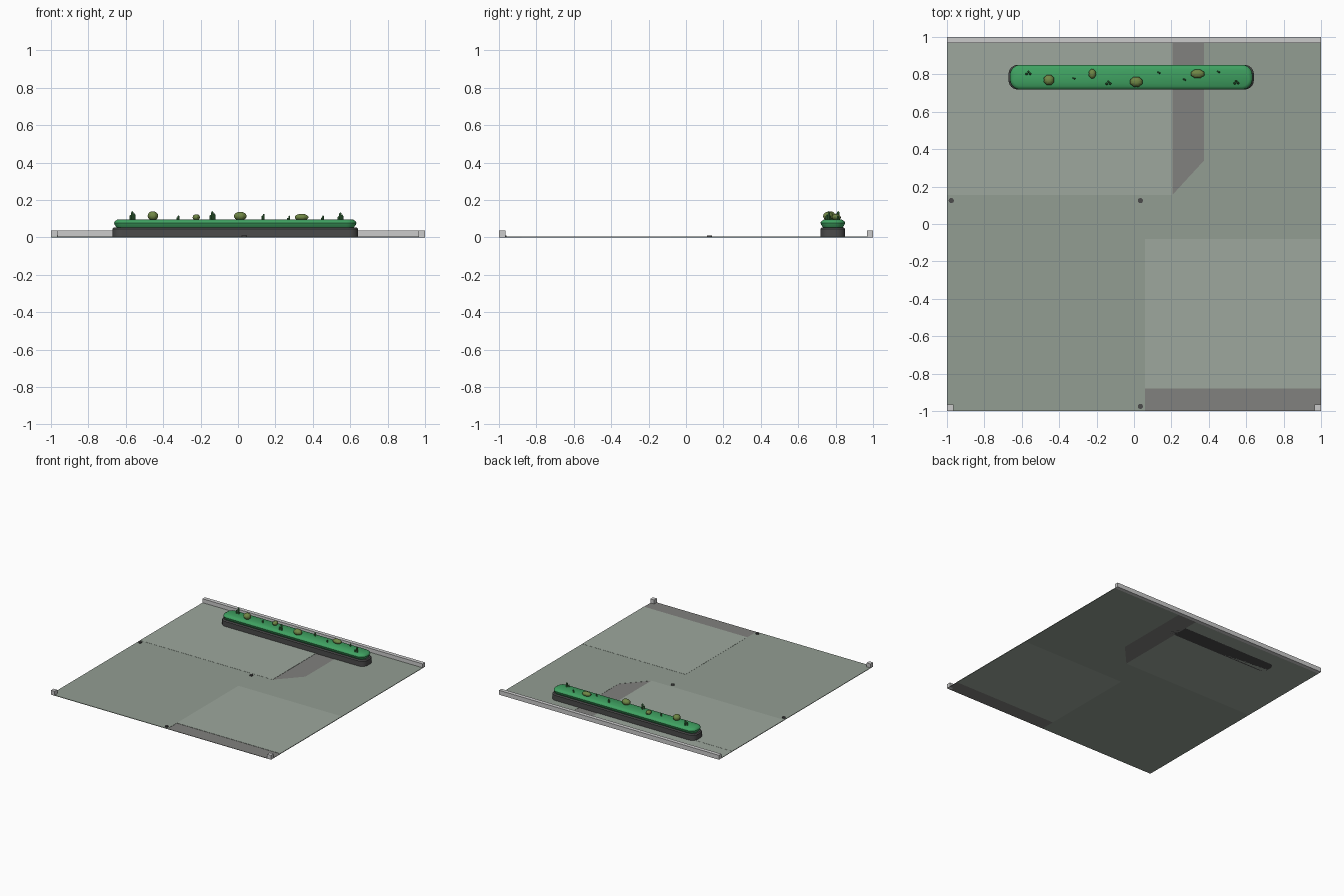
import bpy, bmesh, math
from mathutils import Vector

if "Cube" in bpy.data.objects:
    bpy.data.objects.remove(bpy.data.objects["Cube"])


def material(name, rgb):
    m = bpy.data.materials.new(name)
    m.diffuse_color = (*rgb, 1)
    m.use_nodes = True
    m.node_tree.nodes["Principled BSDF"].inputs["Base Color"].default_value = m.diffuse_color
    return m


TINT_A = material("tinted_paving", (0.29, 0.34, 0.29))
TINT_B = material("light_paving", (0.34, 0.39, 0.34))
ROAD = material("grey_paving", (0.22, 0.22, 0.21))
DARK = material("dark_stone", (0.07, 0.07, 0.07))
GREEN = material("bed_green", (0.05, 0.36, 0.12))
OLIVE = material("bush_olive", (0.16, 0.24, 0.06))
STEM = material("stem_green", (0.05, 0.2, 0.06))


def make(name, bm, mat=None, smooth=False):
    bmesh.ops.recalc_face_normals(bm, faces=bm.faces)
    me = bpy.data.meshes.new(name)
    bm.to_mesh(me)
    bm.free()
    ob = bpy.data.objects.new(name, me)
    bpy.context.collection.objects.link(ob)
    if mat:
        me.materials.append(mat)
    if smooth:
        bpy.ops.object.select_all(action='DESELECT')
        ob.select_set(True)
        bpy.context.view_layer.objects.active = ob
        bpy.ops.object.shade_smooth_by_angle(angle=math.radians(35))
    return ob


def loft(name, rings, mat=None, smooth=False):
    """Skin closed rings of equal length and cap both ends."""
    bm = bmesh.new()
    vs = [[bm.verts.new(p) for p in r] for r in rings]
    n = len(vs[0])
    for a, b in zip(vs, vs[1:]):
        for i in range(n):
            bm.faces.new((a[i], a[(i + 1) % n], b[(i + 1) % n], b[i]))
    bm.faces.new(vs[0])
    bm.faces.new(vs[-1])
    return make(name, bm, mat, smooth)


def prism(name, pts, z0, z1, mat=None):
    return loft(name, [[(x, y, z) for x, y in pts] for z in (z0, z1)], mat)


def rect(x0, x1, y0, y1):
    return [(x0, y0), (x1, y0), (x1, y1), (x0, y1)]


def rounded(cx, cy, hx, hy, r, z, seg=6):
    out = []
    for k, (sx, sy) in enumerate(((1, 1), (-1, 1), (-1, -1), (1, -1))):
        for i in range(seg + 1):
            a = (k + i / seg) * math.pi / 2
            out.append((cx + sx * (hx - r) + r * math.cos(a),
                        cy + sy * (hy - r) + r * math.sin(a), z))
    return out


# Thin paving panels that tile the ground
panels = [
    ("left_paving", rect(-1, 0.06, -1, 0.155), 0.004, TINT_A),
    ("front_strip", rect(0.06, 1, -1, -0.88), 0.003, ROAD),
    ("right_paving", rect(0.06, 1, -0.88, -0.08), 0.005, TINT_B),
    ("middle_paving", rect(0.06, 0.205, -0.08, 0.155), 0.004, TINT_A),
    ("back_left_paving", rect(-1, 0.205, 0.155, 0.83), 0.005, TINT_B),
    ("back_strip", rect(-1, 0.205, 0.83, 0.97), 0.004, TINT_B),
    ("back_path", [(0.205, 0.155), (0.375, 0.34), (0.375, 0.97), (0.205, 0.97)], 0.003, ROAD),
    ("back_right_paving", [(0.205, -0.08), (1, -0.08), (1, 0.97), (0.375, 0.97),
                           (0.375, 0.34), (0.205, 0.155)], 0.004, TINT_A),
]
for name, pts, h, mat in panels:
    prism(name, pts, 0, h, mat)

# Back kerb and front corner posts
prism("back_kerb", rect(-1, 1, 0.968, 1), 0, 0.036)
for s in (-1, 1):
    prism("corner_post", rect(*sorted((s, s * 0.966)), -1, -0.966), 0, 0.036)

# Small round floor studs
for x, y in ((-0.977, 0.125), (0.034, 0.125), (0.034, -0.975)):
    ring = [(x + 0.014 * math.cos(t * math.pi / 8), y + 0.014 * math.sin(t * math.pi / 8)) for t in range(16)]
    prism("floor_stud", ring, 0.002, 0.011, DARK)

# Long planter: stone plinth with a bevelled green bed on top
CX, CY = -0.015, 0.785
loft("planter_plinth", [rounded(CX, CY, 0.656, 0.066, 0.05, 0),
                        rounded(CX, CY, 0.656, 0.066, 0.05, 0.046),
                        rounded(CX, CY, 0.648, 0.058, 0.043, 0.054)], DARK, True)
loft("planting_bed", [rounded(CX, CY, 0.648 - i, 0.066 - i, 0.055 - i, z) for i, z in
                      ((0.014, 0.052), (0.003, 0.068), (0, 0.078), (0.004, 0.086), (0.018, 0.095))],
     GREEN, True)

# Ribbed round bushes
bushes = [(-0.455, 0.77, 0.029, 0.029, 0.14), (-0.223, 0.803, 0.02, 0.026, 0.124),
          (0.012, 0.76, 0.035, 0.028, 0.137), (0.34, 0.803, 0.038, 0.024, 0.126)]
for x, y, rx, ry, top in bushes:
    hz = (top - 0.09) / 2
    rings = []
    for j in range(1, 10):
        p = -math.pi / 2 + math.pi * j / 10
        rings.append([(x + rx * k * math.cos(p) * math.cos(a), y + ry * k * math.cos(p) * math.sin(a),
                       0.09 + hz + hz * math.sin(p))
                      for i in range(24) for a in [i * math.pi / 12]
                      for k in [0.92 if i % 3 == 0 else 1]])
    loft("round_bush", rings, OLIVE, True)


# Upright stems with domed tips
def stem(x, y, r, top):
    prof = [(r * 0.85, 0.09), (r, top - r * 1.2), (r * 0.75, top - r * 0.5), (r * 0.25, top)]
    loft("stem", [[(x + q * math.cos(t * math.pi / 4), y + q * math.sin(t * math.pi / 4), z)
                   for t in range(8)] for q, z in prof], STEM, True)


# Clusters of three, then single small shoots
for x, y, top in ((-0.565, 0.81, 0.14), (-0.137, 0.757, 0.14), (0.547, 0.76, 0.133)):
    for dx, dy, f in ((0, 0.004, 0), (0.01, -0.007, 0.012), (-0.009, -0.008, 0.02)):
        stem(x + dx, y + dy, 0.0065, top - f)
for x, y, top in ((-0.318, 0.777, 0.118), (0.137, 0.807, 0.126), (0.274, 0.77, 0.116), (0.455, 0.812, 0.117)):
    stem(x, y, 0.005, top)
    stem(x - 0.008, y + 0.004, 0.004, top - 0.012)
